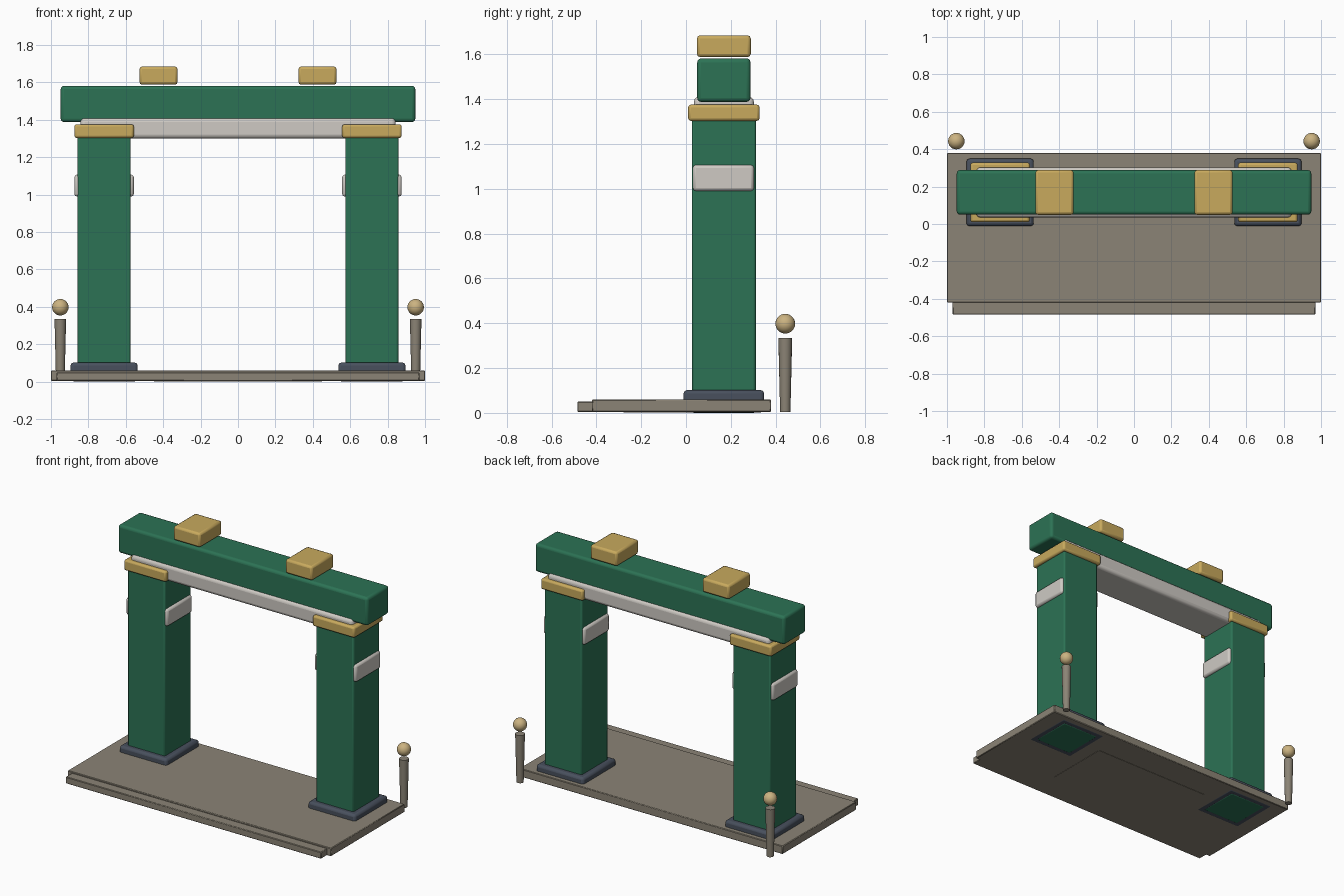
import bpy, math

if "Cube" in bpy.data.objects:
    bpy.data.objects.remove(bpy.data.objects["Cube"])


def mat(name, rgb):
    m = bpy.data.materials.new(name)
    m.diffuse_color = (*rgb, 1)
    m.use_nodes = True
    m.node_tree.nodes["Principled BSDF"].inputs["Base Color"].default_value = m.diffuse_color
    return m


GREEN = mat("green_paint", (0.025, 0.17, 0.09))
GOLD = mat("gold", (0.58, 0.40, 0.11))
STONE = mat("stone", (0.26, 0.23, 0.18))
PALE = mat("pale_stone", (0.62, 0.59, 0.55))
SLATE = mat("slate", (0.065, 0.08, 0.11))
TAN = mat("tan", (0.60, 0.45, 0.22))


def finish(o, name, m):
    o.name = name
    o.data.materials.append(m)
    bpy.ops.object.shade_smooth_by_angle(angle=math.radians(35))
    return o


def box(name, x, y, z, m, bevel=0.0, segments=2):
    """Bevelled box from (min, max) extents on each axis."""
    ext = (x, y, z)
    bpy.ops.mesh.primitive_cube_add(size=1, location=[(a + b) / 2 for a, b in ext])
    o = bpy.context.object
    o.scale = [b - a for a, b in ext]
    bpy.ops.object.transform_apply(location=False, rotation=False, scale=True)
    finish(o, name, m)
    if bevel:
        b = o.modifiers.new("bevel", "BEVEL")
        b.width, b.segments = bevel, segments
    return o


def about(c, w):
    return (c - w / 2, c + w / 2)


# Platform, front step and panel set into the underside
box("platform", (-1, 1), (-0.42, 0.38), (0.004, 0.06), STONE, 0.004, 1)
box("front_step", (-0.97, 0.97), (-0.485, -0.38), (0.004, 0.05), STONE, 0.004, 1)
box("floor_panel", (-0.45, 0.45), (-0.28, 0.18), (0.002, 0.04), STONE)

CY = 0.169  # depth centre of the gate
for side, s in (("left", -1), ("right", 1)):
    cx = 0.716 * s
    # Pillar with plinth, side bands and capital
    box(side + "_plinth", about(cx, 0.36), about(CY, 0.36), (0.002, 0.102), SLATE, 0.016, 2)
    box(side + "_pillar", about(cx, 0.284), about(CY, 0.286), (0.0, 1.31), GREEN, 0.01)
    box(side + "_band", about(cx, 0.318), about(CY - 0.002, 0.272), (0.99, 1.107), PALE, 0.014)
    box(side + "_capital", about(cx, 0.318), about(CY, 0.318), (1.303, 1.376), GOLD, 0.012)
    # Block on top of the lintel
    box(side + "_top_block", about(0.425 * s, 0.203), about(CY, 0.24), (1.588, 1.685), GOLD, 0.014)
    # Rear post with ball finial
    bpy.ops.mesh.primitive_cone_add(vertices=16, radius1=0.023, radius2=0.031, depth=0.33,
                                    location=(0.95 * s, 0.443, 0.17))
    finish(bpy.context.object, side + "_post", STONE)
    bpy.ops.mesh.primitive_uv_sphere_add(segments=24, ring_count=14, radius=0.044,
                                         location=(0.95 * s, 0.443, 0.398))
    finish(bpy.context.object, side + "_post_ball", TAN)

# Beams across the pillars
box("lower_beam", (-0.843, 0.843), about(CY, 0.268), (1.30, 1.41), PALE, 0.022, 3)
box("lintel", (-0.948, 0.948), about(CY, 0.238), (1.388, 1.582), GREEN, 0.018, 3)
